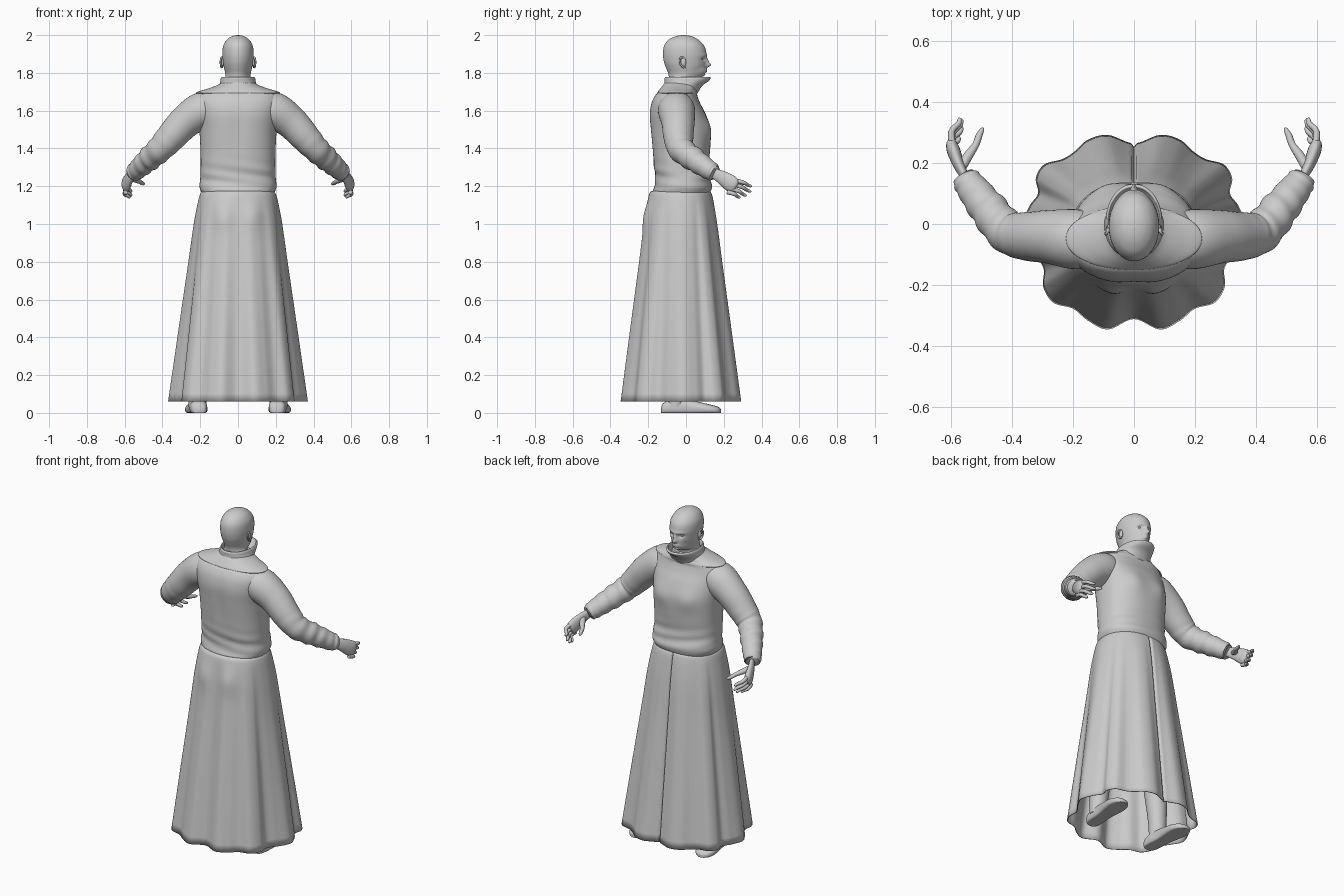
import bpy, bmesh, math
from mathutils import Vector

if "Cube" in bpy.data.objects:
    bpy.data.objects.remove(bpy.data.objects["Cube"])

grey = bpy.data.materials.new("plain grey")
grey.use_nodes = True
grey.diffuse_color = (0.6, 0.6, 0.6, 1)
grey.node_tree.nodes["Principled BSDF"].inputs["Base Color"].default_value = (0.6, 0.6, 0.6, 1)


def finish(name, bm, angle=60):
    """Turn a bmesh into a named, smooth, grey object."""
    bmesh.ops.recalc_face_normals(bm, faces=bm.faces)
    mesh = bpy.data.meshes.new(name)
    bm.to_mesh(mesh)
    bm.free()
    obj = bpy.data.objects.new(name, mesh)
    bpy.context.collection.objects.link(obj)
    mesh.materials.append(grey)
    bpy.ops.object.select_all(action='DESELECT')
    obj.select_set(True)
    bpy.context.view_layer.objects.active = obj
    bpy.ops.object.shade_smooth_by_angle(angle=math.radians(angle))
    return obj


def spline(rows, steps, closed=False):
    """Catmull-Rom through rows of numbers."""
    n = len(rows)
    pick = (lambda i: rows[i % n]) if closed else (lambda i: rows[max(0, min(n - 1, i))])
    out = []
    for i in range(n if closed else n - 1):
        a, b, c, d = (pick(i + k) for k in (-1, 0, 1, 2))
        for j in range(steps):
            t = j / steps
            out.append([0.5 * (2 * q + (r - p) * t + (2 * p - 5 * q + 4 * r - s) * t * t
                               + (3 * q - p - 3 * r + s) * t ** 3)
                        for p, q, r, s in zip(a, b, c, d)])
    if not closed:
        out.append(list(rows[-1]))
    return out


def loft(name, rings, caps=True, angle=60):
    """Skin a list of closed rings."""
    bm = bmesh.new()
    loops = [[bm.verts.new(p) for p in ring] for ring in rings]
    for lo, hi in zip(loops, loops[1:]):
        for i in range(len(lo)):
            j = (i + 1) % len(lo)
            bm.faces.new((lo[i], lo[j], hi[j], hi[i]))
    if caps:
        bm.faces.new(loops[0])
        bm.faces.new(loops[-1])
    return finish(name, bm, angle)


def power(v, p):
    return math.copysign(abs(v) ** (2 / p), v)


def stack(name, rows, steps=6, n=64, p=2, shape=None, caps=True):
    """Loft from rows of height, back, front and half width."""
    rings = []
    for z, back, front, half in spline(rows, steps):
        ring = []
        for i in range(n):
            a = math.tau * i / n
            co = Vector((half * power(math.cos(a), p),
                         (back + front) / 2 + (front - back) / 2 * power(math.sin(a), p), z))
            ring.append(shape(co, a) if shape else co)
        rings.append(ring)
    return loft(name, rings, caps)


def tube(name, rows, side, steps=6, n=20, flat=1, ref=(-1, 0.3, 0), wrinkle=None):
    """Loft along a path of x, y, z, radius; flat squeezes it towards ref."""
    path = spline(rows, steps)
    pts = [Vector(r[:3]) for r in path]
    rings = []
    for k, row in enumerate(path):
        t = (pts[min(k + 1, len(pts) - 1)] - pts[max(k - 1, 0)]).normalized()
        u = Vector(ref)
        u = (u - t * u.dot(t)).normalized()
        v = t.cross(u)
        ring = []
        for i in range(n):
            a = math.tau * i / n
            r = row[3] * (1 + (wrinkle(k / (len(path) - 1), a) if wrinkle else 0))
            co = pts[k] + u * (r * flat * math.cos(a)) + v * (r * math.sin(a))
            ring.append((co.x * side, co.y, co.z))
        rings.append(ring)
    return loft(name, rings)


def ball(name, at, size):
    bm = bmesh.new()
    bmesh.ops.create_uvsphere(bm, u_segments=20, v_segments=14, radius=1)
    bmesh.ops.scale(bm, vec=size, verts=bm.verts)
    bmesh.ops.translate(bm, vec=at, verts=bm.verts)
    return finish(name, bm)


def bump(v, centre, width):
    return math.exp(-((v - centre) / width) ** 2)


# Sweater body, with a soft chest and a rolled hem
def sweater_shape(co, a):
    if math.sin(a) > 0:
        co.y += 0.010 * bump(abs(co.x), 0.09, 0.05) * bump(co.z, 1.5, 0.06)
    else:
        co.y += 0.008 * bump(co.x, 0, 0.04) * bump(co.z, 1.5, 0.15)
    co.y += 0.003 * math.sin(14 * co.x + 90 * co.z) * bump(co.z, 1.26, 0.07)
    return co


stack("sweater_body", [
    (1.14, -.16, .11, .18), (1.17, -.175, .13, .195), (1.20, -.168, .137, .204),
    (1.24, -.163, .128, .200), (1.30, -.17, .12, .198), (1.40, -.18, .128, .199),
    (1.50, -.19, .13, .205), (1.58, -.195, .105, .215), (1.64, -.185, .075, .22),
    (1.68, -.165, .06, .21), (1.70, -.145, .06, .18), (1.72, -.12, .055, .12)],
    p=2.3, shape=sweater_shape)

# Shoulder yoke lying over the sweater
stack("shoulder_yoke", [
    (1.688, -.14, .045, .205), (1.692, -.15, .055, .222), (1.70, -.149, .055, .215),
    (1.715, -.138, .055, .165), (1.735, -.122, .06, .11), (1.75, -.11, .06, .085)], p=2.1)

# Stand-up collar jutting forward
stack("collar", [
    (1.69, -.12, .06, .112), (1.73, -.115, .085, .100), (1.755, -.113, .118, .094),
    (1.772, -.113, .131, .091), (1.779, -.106, .122, .084), (1.765, -.100, .112, .079),
    (1.74, -.095, .08, .075)], p=2.1)


# Head with a sculpted face
def face_shape(co, a):
    front = max(0, math.sin(a))
    co.x *= 1 - 0.22 * front * bump(co.z, 1.785, 0.04)
    if front > 0.3:
        x, z = abs(co.x), co.z
        co.y += (0.026 * bump(x, 0, .012) * bump(z, 1.842, .013)
                 + 0.013 * bump(x, 0, .010) * bump(z, 1.864, .016)
                 + 0.005 * bump(x, .02, .03) * bump(z, 1.892, .008)
                 - 0.013 * bump(x, .031, .014) * bump(z, 1.873, .010)
                 + 0.007 * bump(x, 0, .020) * bump(z, 1.817, .005)
                 + 0.006 * bump(x, 0, .020) * bump(z, 1.806, .005)
                 - 0.004 * bump(x, 0, .025) * bump(z, 1.799, .004)
                 + 0.005 * bump(x, 0, .018) * bump(z, 1.787, .008)
                 - 0.004 * bump(x, .048, .014) * bump(z, 1.825, .02))
    return co


stack("head", [
    (1.70, -.09, .045, .066), (1.765, -.09, .05, .066), (1.780, -.091, .085, .066),
    (1.80, -.095, .104, .068), (1.83, -.107, .105, .075), (1.86, -.117, .105, .080),
    (1.90, -.122, .108, .083), (1.94, -.117, .098, .079), (1.97, -.098, .072, .064),
    (1.988, -.070, .044, .044), (1.997, -.042, .016, .023), (2.0, -.014, -.012, .001)],
    steps=8, n=96, shape=face_shape)

# Skirt: an ellipse at the waist opening into a scalloped hem
half_hem = [(0, -.312), (.085, -.346), (.15, -.318), (.20, -.278), (.265, -.258), (.298, -.205),
            (.297, -.145), (.335, -.09), (.37, -.02), (.345, .055), (.315, .10), (.322, .15),
            (.295, .195), (.235, .213), (.195, .238), (.15, .277), (.085, .292), (0, .265)]
hem = spline(half_hem + [(-x, y) for x, y in half_hem[-2:0:-1]], 9, closed=True)
levels = spline([(1.175, 0, .90), (1.168, 0, .97), (1.15, .02, 1), (1.10, .08, 1.01),
                 (1.0, .19, 1.01), (.8, .37, 1), (.45, .67, 1), (.06, 1, 1)], 6)
rings = []
for z, s, size in levels:
    ring = []
    for hx, hy in hem:
        a = math.atan2((hy + .029) / .315, hx / .36)
        x = (.2 * power(math.cos(a), 2.2) * (1 - s) + hx * s) * size
        y = (.166 * power(math.sin(a), 2.2) * (1 - s) + (hy + .029) * s) * size - .029
        if y < -.1:
            y -= .012 * bump(abs(x), .085, .05) * bump(z, 1.04, .07)
        elif y > .05:
            y -= .012 * bump(x, 0, .005)
        ring.append((x, y, z))
    rings.append(ring)
skirt = loft("skirt", rings, caps=False, angle=70)
thick = skirt.modifiers.new("cloth thickness", 'SOLIDIFY')
thick.thickness = 0.005
thick.offset = -1


# Sleeve creases gathered at the elbow and above the cuff
def creases(t, a):
    return (0.06 * math.sin(75 * t + 1.5 * math.sin(a)) * bump(t, .60, .13)
            + 0.04 * math.sin(60 * t + 2 * math.cos(a)) * bump(t, .85, .09))


for side, label in ((1, "left"), (-1, "right")):
    # Arm
    tube(label + "_sleeve", [
        (.10, -.055, 1.61, .085), (.19, -.05, 1.60, .098), (.28, -.042, 1.54, .088),
        (.355, -.04, 1.46, .079), (.415, -.025, 1.395, .069), (.475, .045, 1.34, .062),
        (.525, .110, 1.295, .053), (.550, .143, 1.272, .046), (.552, .146, 1.270, .036)],
        side, steps=9, n=36, ref=(0, 0, 1), wrinkle=creases)

    # Hand
    tube(label + "_palm", [
        (.530, .11, 1.288, .028), (.555, .155, 1.265, .029), (.575, .195, 1.243, .037),
        (.590, .235, 1.216, .044), (.597, .258, 1.202, .038), (.598, .268, 1.196, .018)],
        side, flat=0.5)
    tips = [(.572, .345, 1.200), (.566, .342, 1.172), (.566, .318, 1.150), (.575, .285, 1.140)]
    for i, tip in enumerate(tips):
        root = Vector((.594, .252 - .011 * i, 1.232 - .021 * i))
        end = Vector(tip)
        knuckle = root.lerp(end, .5) + Vector((.016, .004, .004))
        tube(f"{label}_finger_{i + 1}", [(*root, .012), (*knuckle, .0105), (*root.lerp(end, .82), .009),
                                         (*end, .006), (*(end + (end - knuckle) * .04), .001)],
             side, steps=4, n=12)
    tube(label + "_thumb", [
        (.568, .180, 1.250, .016), (.545, .222, 1.236, .016), (.520, .258, 1.224, .012),
        (.508, .290, 1.216, .011), (.497, .312, 1.212, .006), (.496, .314, 1.211, .001)],
        side, steps=4, n=12)

    # Eye and ear
    ball(label + "_eye", (.031 * side, .077, 1.873), (.013, .012, .009))
    ball(label + "_ear_inner", (.082 * side, -.014, 1.856), (.008, .014, .024))
    rim = [(.086 + .006 * math.cos(a), -.016 - .016 * math.cos(a) - .006 * math.sin(a),
            1.856 + .027 * math.sin(a), .005)
           for a in (math.radians(d) for d in range(-110, 141, 25))]
    tube(label + "_ear_rim", rim, side, steps=2, n=10, ref=(1, 0, 0))

    # Leg and shoe
    tube(label + "_leg", [(.215, -.055, .03, .046), (.21, -.05, .15, .052), (.19, -.045, .35, .066),
                          (.155, -.04, .6, .080), (.11, -.035, .95, .085)], side, n=28, ref=(1, 0, 0))
    shoe = []
    for y, half, top in spline([(-.133, .012, .02), (-.122, .036, .05), (-.08, .046, .07),
                                (0, .046, .072), (.06, .054, .060), (.12, .059, .046),
                                (.165, .044, .034), (.183, .018, .022), (.186, .003, .014)], 5):
        shoe.append([(side * (.214 + .06 * y + half * power(math.cos(a), 2.6)), y,
                      max(0, top * (.4 + .6 * power(math.sin(a), 2.4))))
                     for a in (math.tau * i / 32 for i in range(32))])
    loft(label + "_shoe", shoe)
